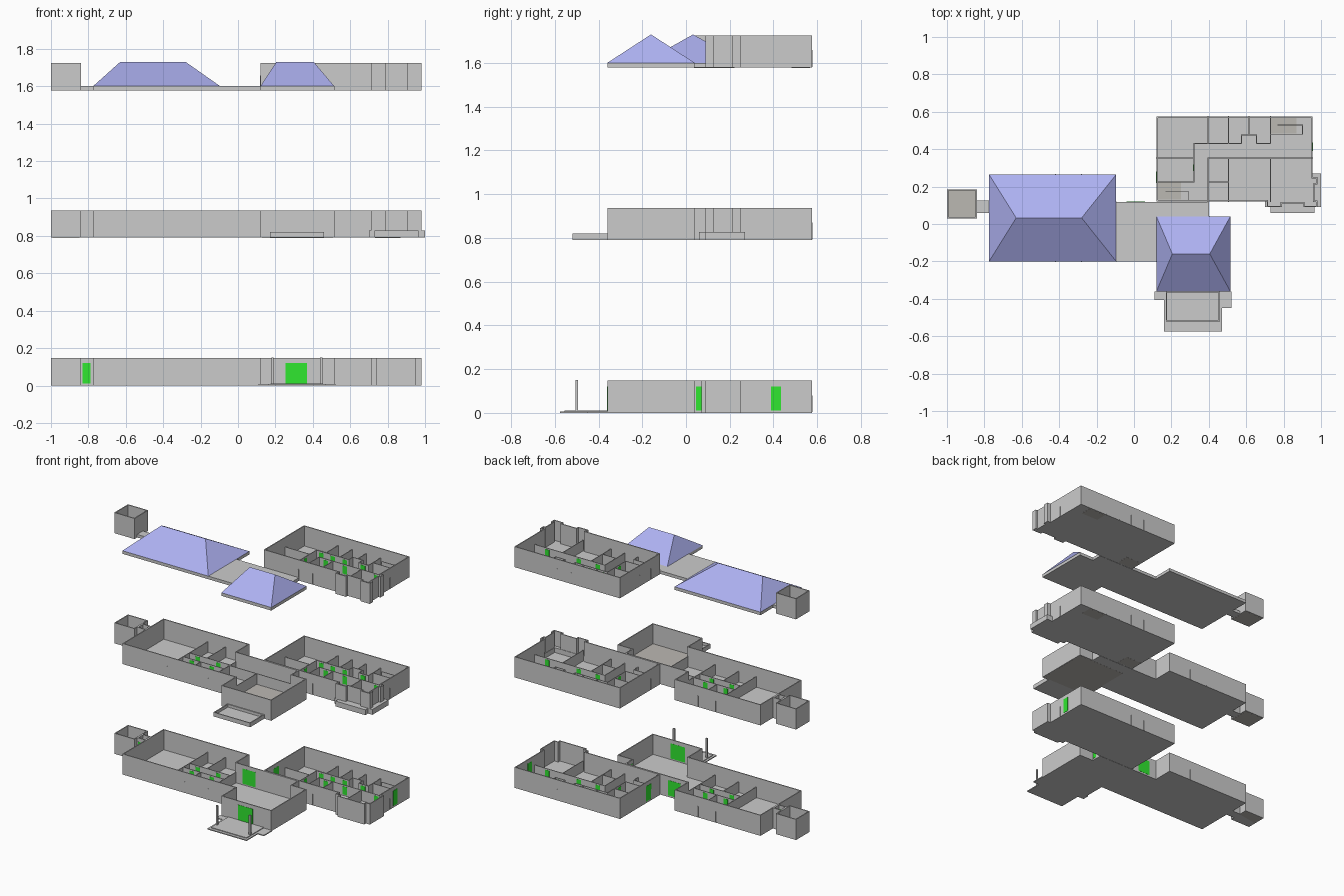
import bpy, bmesh

if "Cube" in bpy.data.objects:
    bpy.data.objects.remove(bpy.data.objects["Cube"])

T = 0.007          # wall thickness
H = 0.147          # storey wall height
PH = 0.08          # partition height
LEVELS = (0.0, 0.79, 1.578)


def mat(name, col):
    m = bpy.data.materials.new(name)
    m.diffuse_color = (*col, 1)
    m.use_nodes = True
    m.node_tree.nodes["Principled BSDF"].inputs["Base Color"].default_value = m.diffuse_color
    return m


GREEN = mat("door_green", (0.03, 0.8, 0.03))
BLUE = mat("roof_blue", (0.42, 0.44, 0.88))
BROWN = mat("void_grey", (0.5, 0.48, 0.45))


def finish(name, bm, m=None):
    bmesh.ops.recalc_face_normals(bm, faces=bm.faces)
    me = bpy.data.meshes.new(name)
    bm.to_mesh(me)
    bm.free()
    ob = bpy.data.objects.new(name, me)
    bpy.context.collection.objects.link(ob)
    if m:
        me.materials.append(m)
    return ob


def rect(x0, y0, x1, y1):
    return [(x0, y0), (x1, y0), (x1, y1), (x0, y1)]


def loft(name, loops, m=None):
    """Stack of equal-length loops joined by quads and capped."""
    bm = bmesh.new()
    rings = [[bm.verts.new(p) for p in lp] for lp in loops]
    n = len(rings[0])
    for a, b in zip(rings, rings[1:]):
        for i in range(n):
            j = (i + 1) % n
            bm.faces.new((a[i], a[j], b[j], b[i]))
    bm.faces.new(rings[0][::-1])
    bm.faces.new(rings[-1])
    return finish(name, bm, m)


def at(poly, z):
    return [(x, y, z) for x, y in poly]


def prism(name, poly, z0, z1, m=None):
    return loft(name, [at(poly, z0), at(poly, z1)], m)


def inset(poly, d):
    """Inset a counter-clockwise right-angled outline."""
    out, n = [], len(poly)
    for i, (x, y) in enumerate(poly):
        for (ax, ay), (bx, by) in ((poly[i - 1], (x, y)), ((x, y), poly[(i + 1) % n])):
            if abs(ax - bx) < 1e-6:
                nx = x - d if by > ay else x + d
            else:
                ny = y + d if bx > ax else y - d
        out.append((nx, ny))
    return out


def shell(name, poly, z, h=H, floor=0.004):
    """Open-topped storey: floor plus outer walls."""
    inn = inset(poly, T)
    return loft(name, [at(poly, z), at(poly, z + h), at(inn, z + h), at(inn, z + floor)])


def wall(name, x0, y0, x1, y1, z, h=PH):
    t = 0.0025
    return prism(name, rect(min(x0, x1) - t, min(y0, y1) - t, max(x0, x1) + t, max(y0, y1) + t), z + 0.003, z + h)


def door(x, y, w, along, z, h=0.12, t=T):
    a, b = (w / 2, t / 2 + 0.001) if along == 'x' else (t / 2 + 0.001, w / 2)
    return prism("door", rect(x - a, y - b, x + a, y + b), z + 0.012, z + h, GREEN)


def void(poly, z):
    return prism("floor_void", poly, max(z - 0.0005, 0), z + 0.005, BROWN)


def hip(name, x0, y0, x1, y1, rx0, rx1, z0, z1):
    bm = bmesh.new()
    a, b, c, d = [bm.verts.new((x, y, z0)) for x, y in rect(x0, y0, x1, y1)]
    ym = (y0 + y1) / 2
    p, q = bm.verts.new((rx0, ym, z1)), bm.verts.new((rx1, ym, z1))
    for f in ((a, b, q, p), (b, c, q), (c, d, p, q), (d, a, p), (d, c, b, a)):
        bm.faces.new(f)
    return finish(name, bm, BLUE)


# Outlines
TOWER = rect(-1.0, 0.03, -0.84, 0.185)
CONNECTOR = rect(-0.84, 0.06, -0.775, 0.125)
MAIN = [(-0.775, -0.2), (0.12, -0.2), (0.12, -0.36), (0.515, -0.36), (0.515, 0.04),
        (0.4, 0.04), (0.4, 0.118), (-0.095, 0.118), (-0.095, 0.265), (-0.775, 0.265)]
BACK = [(0.955, 0.25), (0.955, 0.575), (0.12, 0.575), (0.12, 0.12), (0.71, 0.12), (0.71, 0.09)]
BAY_LOW = [(0.74, 0.09), (0.74, 0.07), (0.95, 0.07), (0.95, 0.09), (0.98, 0.09), (0.98, 0.25)]
BAY_HIGH = [(0.79, 0.09), (0.79, 0.11), (0.905, 0.11), (0.905, 0.09), (0.98, 0.09),
            (0.98, 0.125), (0.965, 0.125), (0.965, 0.21), (0.98, 0.21), (0.98, 0.25)]

# Right wing partitions (axis-aligned segments) and corridor doors
PARTS = [(0.12, .353, .32, .353), (.32, .225, .32, .43), (.32, .43, .575, .43), (.575, .43, .575, .475),
         (.575, .475, .655, .475), (.655, .43, .655, .475), (.655, .43, .73, .43), (.73, .43, .73, .575),
         (.395, .43, .395, .575), (.505, .43, .505, .575), (.615, .475, .615, .575),
         (.395, .353, .955, .353), (.395, .12, .395, .353), (.505, .12, .505, .353),
         (.395, .225, .505, .225), (.73, .12, .73, .353), (.12, .225, .32, .225),
         (.17, .175, .29, .175), (.29, .125, .29, .175),
         (.77, .53, .9, .53), (.9, .48, .9, .53), (.73, .48, .9, .48)]
DOORS = [(.45, .353), (.6, .353), (.85, .353), (.45, .43), (.545, .43), (.69, .43), (.36, .43)]

for i, z in enumerate(LEVELS):
    # Right wing on every level
    shell("right_wing", BACK + (BAY_LOW if i == 0 else BAY_HIGH), z)
    for s in PARTS:
        wall("right_partition", *s, z)
    for x, y in DOORS:
        door(x, y, 0.035, 'x', z, 0.07, 0.005)
    door(.32, .3, 0.035, 'y', z, 0.07, 0.005)
    if i:
        void(rect(0.127, 0.13, 0.25, 0.222), z)
        void(rect(0.733, 0.483, 0.87, 0.568), z)
    # Left tower on every level
    shell("tower", TOWER, z)
    void(inset(TOWER, T), z)
    if i == 2:
        continue
    # Main wing, link and entrance hall on the lower two levels
    shell("main_wing", MAIN, z)
    shell("connector", CONNECTOR, z)
    for s in [(-.42, -.2, -.42, .265), (-.28, .05, -.28, .265), (-.42, .05, -.095, .05),
              (-.28, -.2, -.28, -.02), (-.42, -.02, -.095, -.02), (-.095, -.2, -.095, .118)]:
        wall("main_partition", *s, z)
    for x, y in [(-.35, .05), (-.19, .05), (-.35, -.02), (-.19, -.02)]:
        door(x, y, 0.035, 'x', z, 0.07, 0.005)

# Ground floor outer doors
for x, y, w, d in [(0.312, -0.357, 0.115, 'x'), (-0.81, 0.063, 0.045, 'x'), (0.01, 0.115, 0.1, 'x'),
                   (0.123, 0.25, 0.06, 'y'), (0.397, 0.06, 0.03, 'y'), (0.952, 0.412, 0.045, 'y')]:
    door(x, y, w, d, 0)

# Entrance terrace, step and columns
prism("porch_base", [(0.11, -.36), (.11, -.405), (.16, -.405), (.16, -.575), (.47, -.575),
                     (.47, -.45), (.52, -.45), (.52, -.36)], 0, 0.007)
prism("porch_step", rect(0.175, -0.555, 0.455, -0.36), 0.007, 0.012)
for x in (0.185, 0.445):
    prism("porch_column", rect(x - .006, -.506, x + .006, -.494), 0.005, 0.15)

# First floor: canopy, hall void, gallery walls, ledge around the bay
z = LEVELS[1]
shell("porch_canopy", rect(0.17, -0.52, 0.46, -0.36), z, 0.03, 0.01)
void(rect(0.127, -0.353, 0.508, 0.033), z)
wall("gallery_wall", -0.095, 0.04, 0.4, 0.04, z)
wall("gallery_wall", 0.12, -0.2, 0.12, 0.04, z)
prism("bay_ledge", [(.7, .12), (.7, .09), (.73, .09), (.73, .06), (.965, .06), (.965, .09), (1.0, .09),
                    (1.0, .27), (.955, .27), (.955, .12)], z, z + 0.038)

# Roof level: flat slabs and hip roofs
z = LEVELS[2]
prism("roof_slab", MAIN, z, z + 0.022)
prism("connector_slab", CONNECTOR, z, z + 0.022)
hip("main_roof", -0.775, -0.2, -0.095, 0.265, -0.63, -0.28, z + 0.022, 1.73)
hip("entrance_roof", 0.12, -0.36, 0.515, 0.04, 0.205, 0.405, z + 0.022, 1.73)
